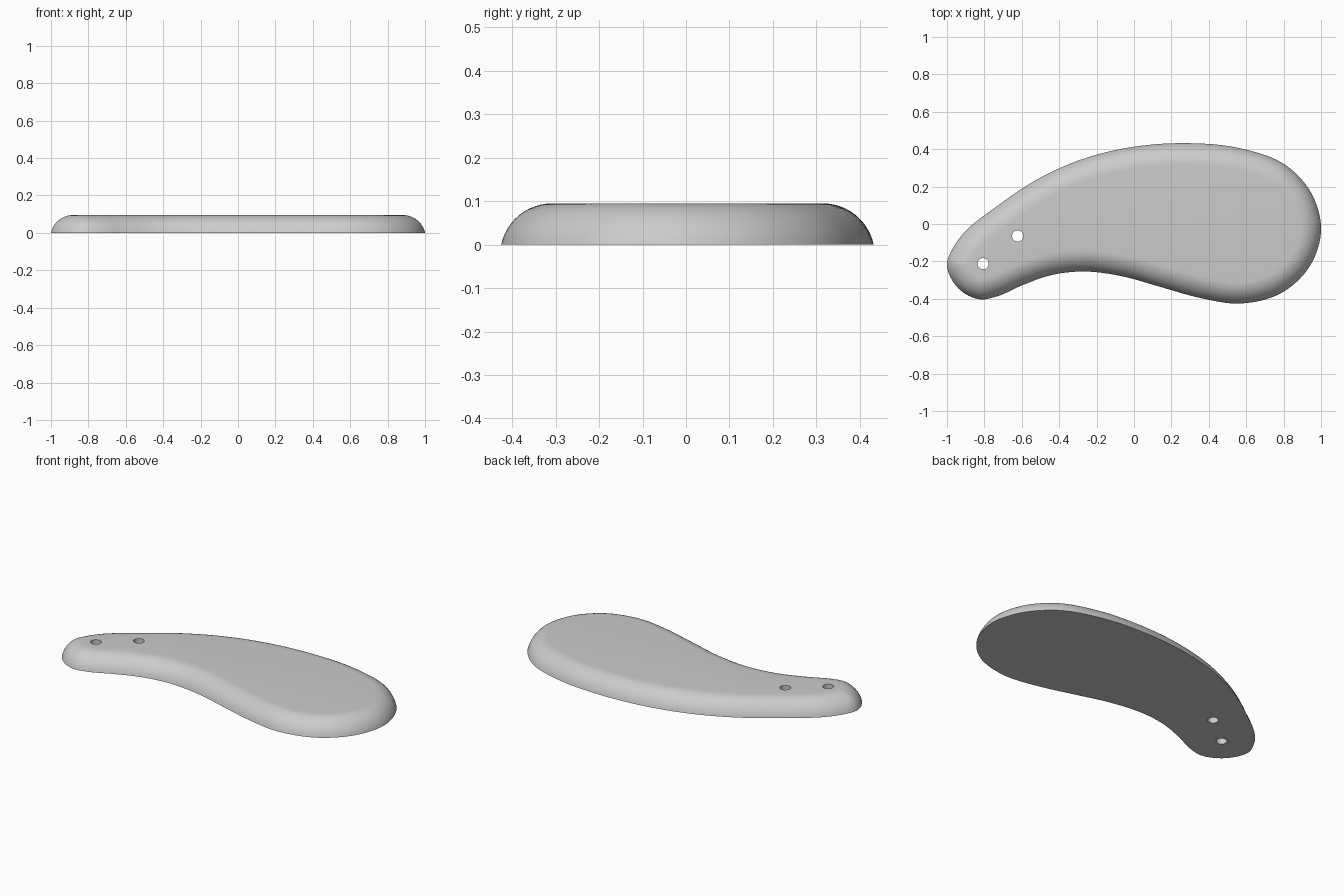
import bpy, bmesh, math
from mathutils import Vector

cube = bpy.data.objects.get("Cube")
if cube:
    bpy.data.objects.remove(cube, do_unlink=True)

HEIGHT = 0.095
EDGE_RADIUS = 0.12
SINK = EDGE_RADIUS - HEIGHT     # centre of the edge arc lies below the base
ARC_STEPS = 12
HOLE_RADIUS = 0.03
HOLES = [(-0.807, -0.212), (-0.622, -0.064)]

# Clockwise outline, starting at the narrow end
OUTLINE = [Vector(p) for p in (
    (-1, -0.215), (-0.95, -0.1), (-0.72, 0.104), (-0.5, 0.248), (-0.27, 0.349),
    (0, 0.413), (0.28, 0.432), (0.57, 0.404), (0.81, 0.315), (0.945, 0.17),
    (1, -0.03), (0.945, -0.217), (0.8, -0.362), (0.57, -0.425), (0.353, -0.395),
    (0.14, -0.336), (-0.075, -0.277), (-0.278, -0.254), (-0.449, -0.275),
    (-0.61, -0.333), (-0.73, -0.386), (-0.82, -0.403), (-0.94, -0.343))]


def closed_spline(points, steps):
    """Smooth closed curve through the points, tangents scaled by spacing."""
    n = len(points)
    tangents = []
    for i, p in enumerate(points):
        before, after = p - points[i - 1], points[(i + 1) % n] - p
        a, b = before.length, after.length
        tangents.append((before / a * b + after / b * a) / (a + b))
    result = []
    for i, p in enumerate(points):
        q = points[(i + 1) % n]
        span = (q - p).length
        for k in range(steps):
            t = k / steps
            s = 1 - t
            result.append(p * (s * s * (1 + 2 * t)) + q * (t * t * (3 - 2 * t))
                          + tangents[i] * (span * t * s * s)
                          - tangents[(i + 1) % n] * (span * t * t * s))
    return result


def relax(points, rounds):
    """Even out small wobbles; alternating weights keep the size."""
    n = len(points)
    for _ in range(rounds):
        for w in (0.5, -0.52):
            points = [p + w * ((points[i - 1] + points[(i + 1) % n]) / 2 - p)
                      for i, p in enumerate(points)]
    return points


def material(name, value):
    mat = bpy.data.materials.new(name)
    mat.use_nodes = True
    colour = (value, value, value, 1)
    mat.diffuse_color = colour
    mat.node_tree.nodes["Principled BSDF"].inputs["Base Color"].default_value = colour
    return mat


def make_object(name, bm):
    bmesh.ops.recalc_face_normals(bm, faces=bm.faces)
    mesh = bpy.data.meshes.new(name)
    bm.to_mesh(mesh)
    bm.free()
    obj = bpy.data.objects.new(name, mesh)
    bpy.context.collection.objects.link(obj)
    return obj


# Curved slab: stack inset copies of the outline up a rounded edge
path = relax(closed_spline(OUTLINE, 8), 12)
count = len(path)
inward = []
for i in range(count):
    along = (path[(i + 1) % count] - path[i - 1]).normalized()
    inward.append(Vector((along.y, -along.x)))

bm = bmesh.new()
start = math.asin(SINK / EDGE_RADIUS)
rings = []
for k in range(ARC_STEPS + 1):
    angle = start + (math.pi / 2 - start) * k / ARC_STEPS
    inset = EDGE_RADIUS * (math.cos(start) - math.cos(angle))
    z = EDGE_RADIUS * math.sin(angle) - SINK
    rings.append([bm.verts.new((*(p + d * inset), z)) for p, d in zip(path, inward)])
for low, high in zip(rings, rings[1:]):
    for i in range(count):
        j = (i + 1) % count
        bm.faces.new((low[i], low[j], high[j], high[i]))
bm.faces.new(rings[0])
bm.faces.new(rings[-1])
slab = make_object("curved_slab", bm)
slab.data.materials.append(material("plain grey", 0.6))

# Two round holes through the narrow end
bm = bmesh.new()
for x, y in HOLES:
    made = bmesh.ops.create_cone(bm, cap_ends=True, segments=32, radius1=HOLE_RADIUS,
                                 radius2=HOLE_RADIUS, depth=4 * HEIGHT)
    bmesh.ops.translate(bm, verts=made["verts"], vec=(x, y, HEIGHT / 2))
cutter = make_object("hole_cutter", bm)
cutter.hide_render = True

cut = slab.modifiers.new("holes", "BOOLEAN")
cut.operation = "DIFFERENCE"
cut.solver = "EXACT"
cut.object = cutter
bpy.context.view_layer.objects.active = slab
slab.select_set(True)
bpy.ops.object.modifier_apply(modifier=cut.name)
bpy.data.objects.remove(cutter, do_unlink=True)
bpy.ops.object.shade_smooth_by_angle(angle=math.radians(35))
